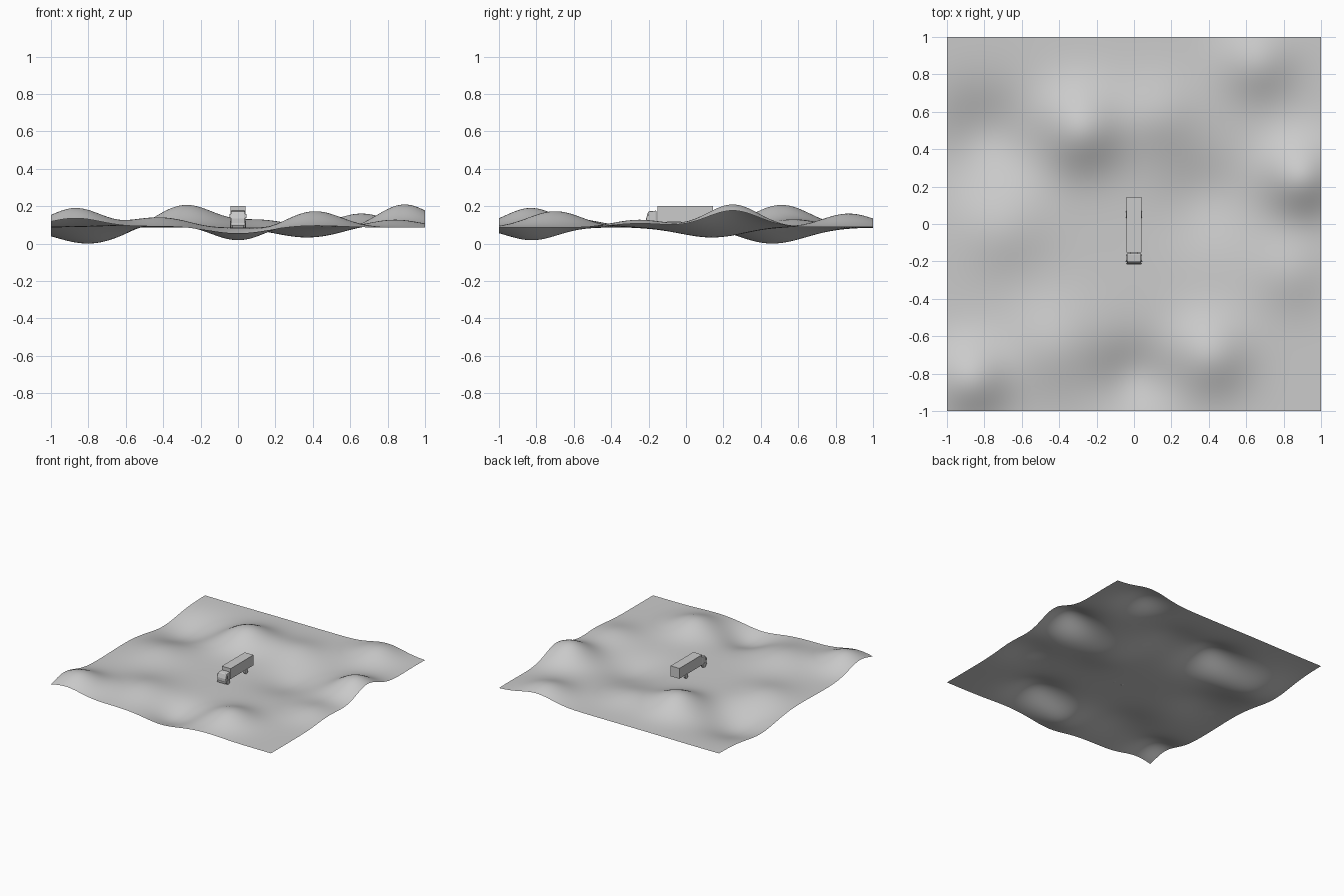
import bpy, bmesh, math

if "Cube" in bpy.data.objects:
    bpy.data.objects.remove(bpy.data.objects["Cube"])

BASE = 0.086

# hills and hollows: x, y, height, radius
HILLS = [
    (-0.28, 0.51, 0.122, 0.155), (0.89, 0.25, 0.124, 0.14),
    (0.66, 0.87, 0.075, 0.14), (-0.87, -0.83, 0.104, 0.14),
    (0.41, -0.70, 0.088, 0.145), (-0.42, -0.65, 0.055, 0.17),
    (0.13, 0.58, 0.040, 0.14), (-0.70, -0.03, 0.042, 0.16),
    (0.84, -0.25, 0.042, 0.14), (-0.80, 0.46, -0.086, 0.18),
    (0.00, -0.82, -0.070, 0.14), (0.37, 0.14, -0.053, 0.17),
]


def ground(x, y):
    return BASE + sum(h * math.exp(-((x - a) ** 2 + (y - b) ** 2) / (2 * r * r))
                      for a, b, h, r in HILLS)


def finish(name, bm, smooth=False):
    me = bpy.data.meshes.new(name)
    bm.to_mesh(me)
    bm.free()
    for p in me.polygons:
        p.use_smooth = smooth
    ob = bpy.data.objects.new(name, me)
    bpy.context.collection.objects.link(ob)
    return ob


def box(name, lo, hi, bevel=0):
    bm = bmesh.new()
    bmesh.ops.create_cube(bm, size=1)
    for v in bm.verts:
        v.co = [l + (c + 0.5) * (h - l) for c, l, h in zip(v.co, lo, hi)]
    ob = finish(name, bm)
    if bevel:
        m = ob.modifiers.new("bevel", "BEVEL")
        m.width = bevel
        m.segments = 2
    return ob


def side_profile(name, pts, half, bevel):
    # extrude a (y, z) outline across the width
    bm = bmesh.new()
    f = bm.faces.new([bm.verts.new((-half, y, z)) for y, z in pts])
    ext = bmesh.ops.extrude_face_region(bm, geom=[f])
    for v in ext["geom"]:
        if isinstance(v, bmesh.types.BMVert):
            v.co.x = half
    bmesh.ops.recalc_face_normals(bm, faces=bm.faces[:])
    ob = finish(name, bm)
    m = ob.modifiers.new("bevel", "BEVEL")
    m.width = bevel
    m.segments = 2
    return ob


def wheel(name, x, y, r=0.019, w=0.014):
    bpy.ops.mesh.primitive_cylinder_add(vertices=24, radius=r, depth=w,
                                        location=(x, y, BASE + r - 0.003),
                                        rotation=(0, math.pi / 2, 0))
    ob = bpy.context.object
    ob.name = name
    bpy.ops.object.shade_smooth_by_angle()


# rolling terrain sheet
bm = bmesh.new()
bmesh.ops.create_grid(bm, x_segments=120, y_segments=120, size=1)
for v in bm.verts:
    v.co.z = ground(v.co.x, v.co.y)
low = min(v.co.z for v in bm.verts)
for v in bm.verts:
    v.co.z -= low
BASE -= low
finish("terrain", bm, True)

# cargo box and chassis
box("cargo_box", (-0.041, -0.152, 0.115), (0.039, 0.145, 0.2))
box("chassis", (-0.02, -0.19, 0.102), (0.02, 0.12, 0.116))

# cab with sloped windscreen
side_profile("cab", [(-0.157, 0.100), (-0.212, 0.100), (-0.213, 0.135),
                     (-0.202, 0.172), (-0.157, 0.176)], 0.038, 0.005)
box("front_bumper", (-0.039, -0.217, 0.096), (0.039, -0.205, 0.111), 0.003)

# mirrors and wheels on both sides
for side, s in (("left", -1), ("right", 1)):
    box(side + "_mirror", (s * 0.042 - 0.004, -0.204, 0.136),
        (s * 0.042 + 0.004, -0.199, 0.158))
    wheel(side + "_front_wheel", s * 0.034, -0.182)
    wheel(side + "_rear_wheel", s * 0.035, 0.05)
